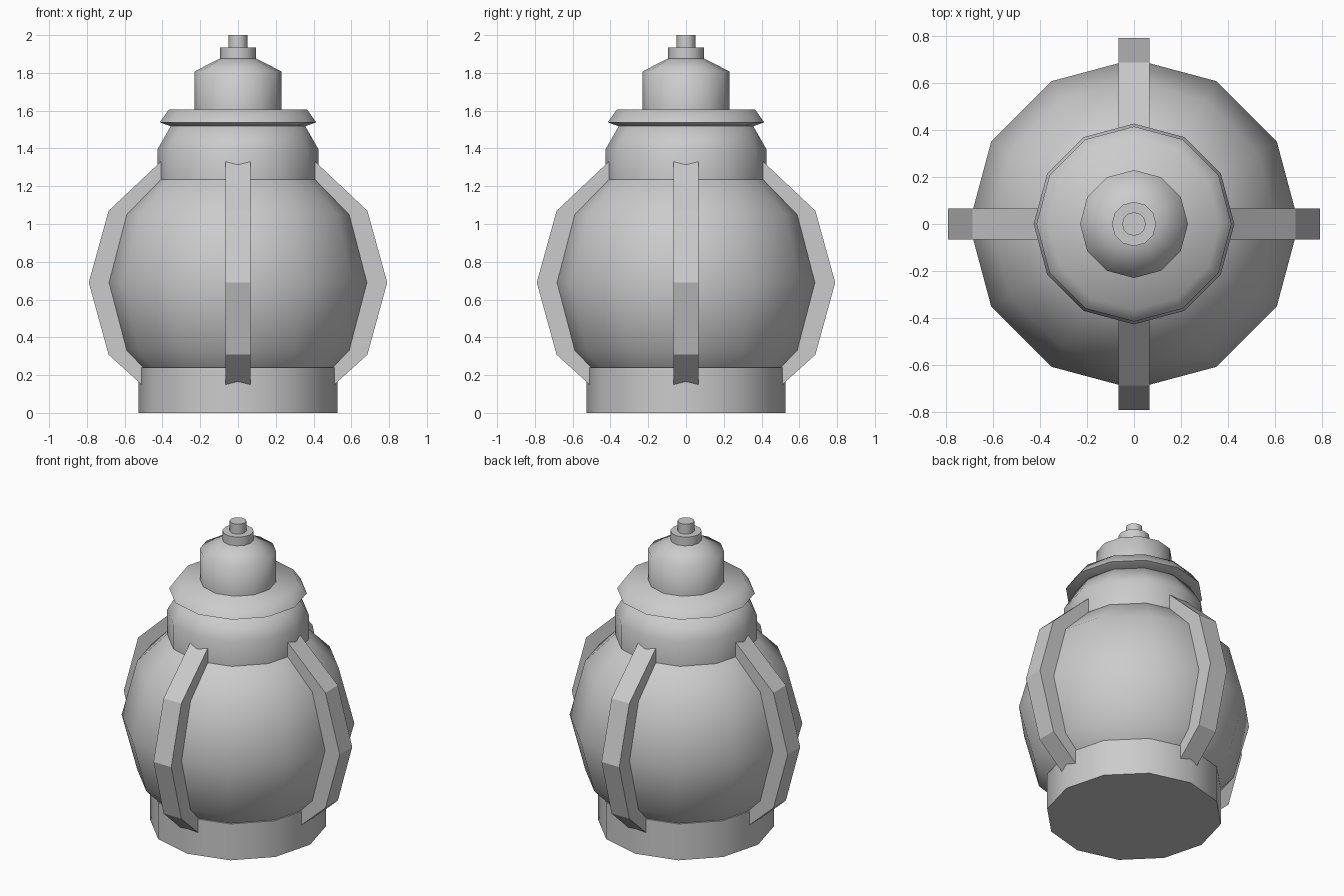
import bpy, bmesh
from math import sin, cos, pi, radians

if "Cube" in bpy.data.objects:
    bpy.data.objects.remove(bpy.data.objects["Cube"])

SIDES = 12


def lathe(name, profile, angle=65):
    """Revolve (radius, z) points, bottom to top, and cap both ends."""
    bm = bmesh.new()
    rings = [[bm.verts.new((r * cos(2 * pi * i / SIDES), r * sin(2 * pi * i / SIDES), z))
              for i in range(SIDES)] for r, z in profile]
    for low, high in zip(rings, rings[1:]):
        for i in range(SIDES):
            j = (i + 1) % SIDES
            bm.faces.new((low[i], low[j], high[j], high[i]))
    bm.faces.new(rings[0][::-1])
    bm.faces.new(rings[-1])
    obj = finish(name, bm)
    bpy.context.view_layer.objects.active = obj
    obj.select_set(True)
    bpy.ops.object.shade_smooth_by_angle(angle=radians(angle))
    obj.select_set(False)
    return obj


def finish(name, bm):
    bmesh.ops.recalc_face_normals(bm, faces=bm.faces)
    mesh = bpy.data.meshes.new(name)
    bm.to_mesh(mesh)
    bm.free()
    obj = bpy.data.objects.new(name, mesh)
    bpy.context.collection.objects.link(obj)
    return obj


def rib(name, turn):
    """Bent strap that follows the body, its ends buried in base and neck."""
    outer = [(0.43, 0.077), (0.685, 0.308), (0.79, 0.69), (0.685, 1.07), (0.36, 1.376)]
    inner = [(0.30, 1.30), (0.53, 1.02), (0.62, 0.69), (0.53, 0.36), (0.37, 0.14)]
    bm = bmesh.new()
    near, far = ([bm.verts.new((x, y, z)) for x, z in outer + inner] for y in (-0.065, 0.065))
    n = len(near)
    for i in range(n):
        j = (i + 1) % n
        bm.faces.new((near[i], near[j], far[j], far[i]))
    for side in (near, far):
        for i in range(n // 2 - 1):
            bm.faces.new((side[i], side[i + 1], side[n - 2 - i], side[n - 1 - i]))
    obj = finish(name, bm)
    obj.rotation_euler.z = turn


# Base drum and faceted round body
lathe("base", [(0.528, 0), (0.528, 0.24)])
lathe("body", [(0.35, 0.067), (0.606, 0.33), (0.70, 0.69), (0.606, 1.05), (0.35, 1.313)])

# Neck and flared collar
lathe("neck", [(0.426, 1.235), (0.426, 1.395), (0.355, 1.52)])
lathe("collar", [(0.355, 1.517), (0.414, 1.538), (0.365, 1.607)])

# Cap with stepped finial
lathe("cap", [(0.229, 1.60), (0.229, 1.808), (0.093, 1.878)])
lathe("finial_ring", [(0.094, 1.87), (0.094, 1.935)])
lathe("finial_tip", [(0.05, 1.93), (0.05, 2.0)])

# Four straps around the body
for k, label in enumerate(("right", "back", "left", "front")):
    rib("rib_" + label, k * pi / 2)
